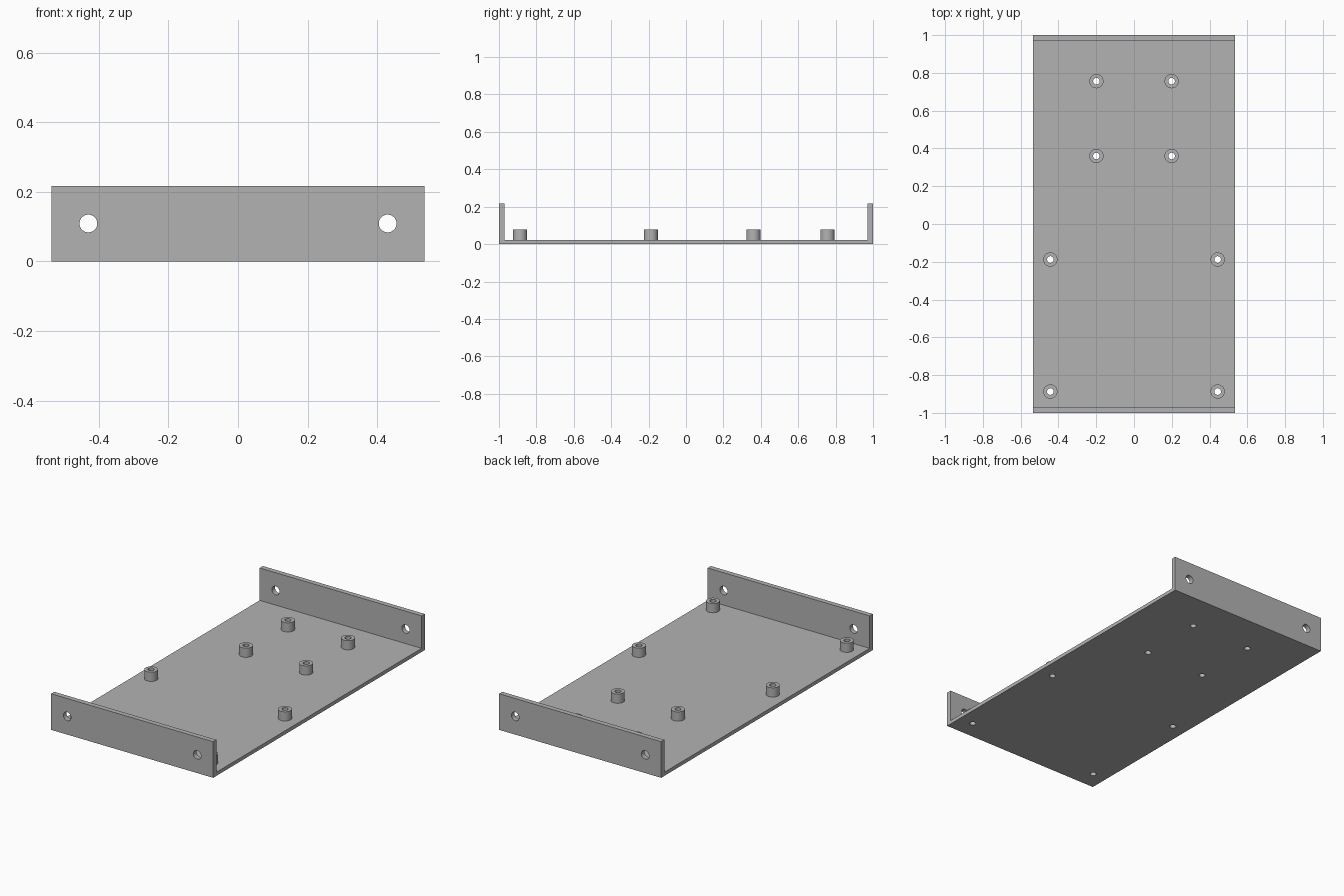
import bpy
import bmesh
import math
from mathutils import Matrix, Vector

if "Cube" in bpy.data.objects:
    bpy.data.objects.remove(bpy.data.objects["Cube"], do_unlink=True)

HALF_WIDTH, HALF_LENGTH, HEIGHT = 0.536, 1.0, 0.216
FLOOR, WALL = 0.022, 0.03
POST_TOP, POST_RADIUS, BORE_RADIUS = 0.077, 0.0375, 0.0175
POSTS = [(side * x, y)
         for x, rows in ((0.199, (0.756, 0.36)), (0.443, (-0.188, -0.887)))
         for y in rows for side in (-1, 1)]

grey = bpy.data.materials.new("grey plastic")
grey.use_nodes = True
colour = (0.45, 0.45, 0.45, 1)
grey.diffuse_color = colour
grey.node_tree.nodes["Principled BSDF"].inputs["Base Color"].default_value = colour


def make_object(name, bm):
    bmesh.ops.recalc_face_normals(bm, faces=bm.faces)
    mesh = bpy.data.meshes.new(name)
    bm.to_mesh(mesh)
    bm.free()
    mesh.materials.append(grey)
    obj = bpy.data.objects.new(name, mesh)
    bpy.context.collection.objects.link(obj)
    return obj


def add_cylinder(bm, radius, depth, centre, turn=Matrix()):
    bmesh.ops.create_cone(bm, cap_ends=True, segments=48, radius1=radius,
                          radius2=radius, depth=depth,
                          matrix=Matrix.Translation(centre) @ turn)


def combine(target, tool, operation):
    mod = target.modifiers.new(operation.lower(), "BOOLEAN")
    mod.operation = operation
    mod.solver = "EXACT"
    mod.object = tool
    bpy.context.view_layer.objects.active = target
    bpy.ops.object.modifier_apply(modifier=mod.name)
    bpy.data.objects.remove(tool, do_unlink=True)


# Tray: U-shaped side profile extruded across the width
bm = bmesh.new()
inner = HALF_LENGTH - WALL
profile = [(-HALF_LENGTH, 0), (HALF_LENGTH, 0), (HALF_LENGTH, HEIGHT), (inner, HEIGHT),
           (inner, FLOOR), (-inner, FLOOR), (-inner, HEIGHT), (-HALF_LENGTH, HEIGHT)]
face = bm.faces.new([bm.verts.new((-HALF_WIDTH, y, z)) for y, z in profile])
side = bmesh.ops.extrude_face_region(bm, geom=[face])["geom"]
bmesh.ops.translate(bm, vec=Vector((2 * HALF_WIDTH, 0, 0)),
                    verts=[v for v in side if isinstance(v, bmesh.types.BMVert)])
tray = make_object("mounting_tray", bm)

# Standoff posts, rooted inside the floor
bm = bmesh.new()
root = FLOOR / 2
for x, y in POSTS:
    add_cylinder(bm, POST_RADIUS, POST_TOP - root, (x, y, (POST_TOP + root) / 2))
combine(tray, make_object("standoff_posts", bm), "UNION")

# Screw bores through the posts and holes through both end walls
bm = bmesh.new()
for x, y in POSTS:
    add_cylinder(bm, BORE_RADIUS, 0.4, (x, y, 0))
for x in (-0.43, 0.43):
    for y in (-HALF_LENGTH, HALF_LENGTH):
        add_cylinder(bm, 0.0255, 0.1, (x, y, 0.109), Matrix.Rotation(math.pi / 2, 4, "X"))
cutters = make_object("hole_cutters", bm)
cutters.hide_render = True
combine(tray, cutters, "DIFFERENCE")

# Smooth round walls, crisp edges
bpy.ops.object.select_all(action="DESELECT")
tray.select_set(True)
bpy.context.view_layer.objects.active = tray
bpy.ops.object.shade_smooth_by_angle(angle=math.radians(30))
